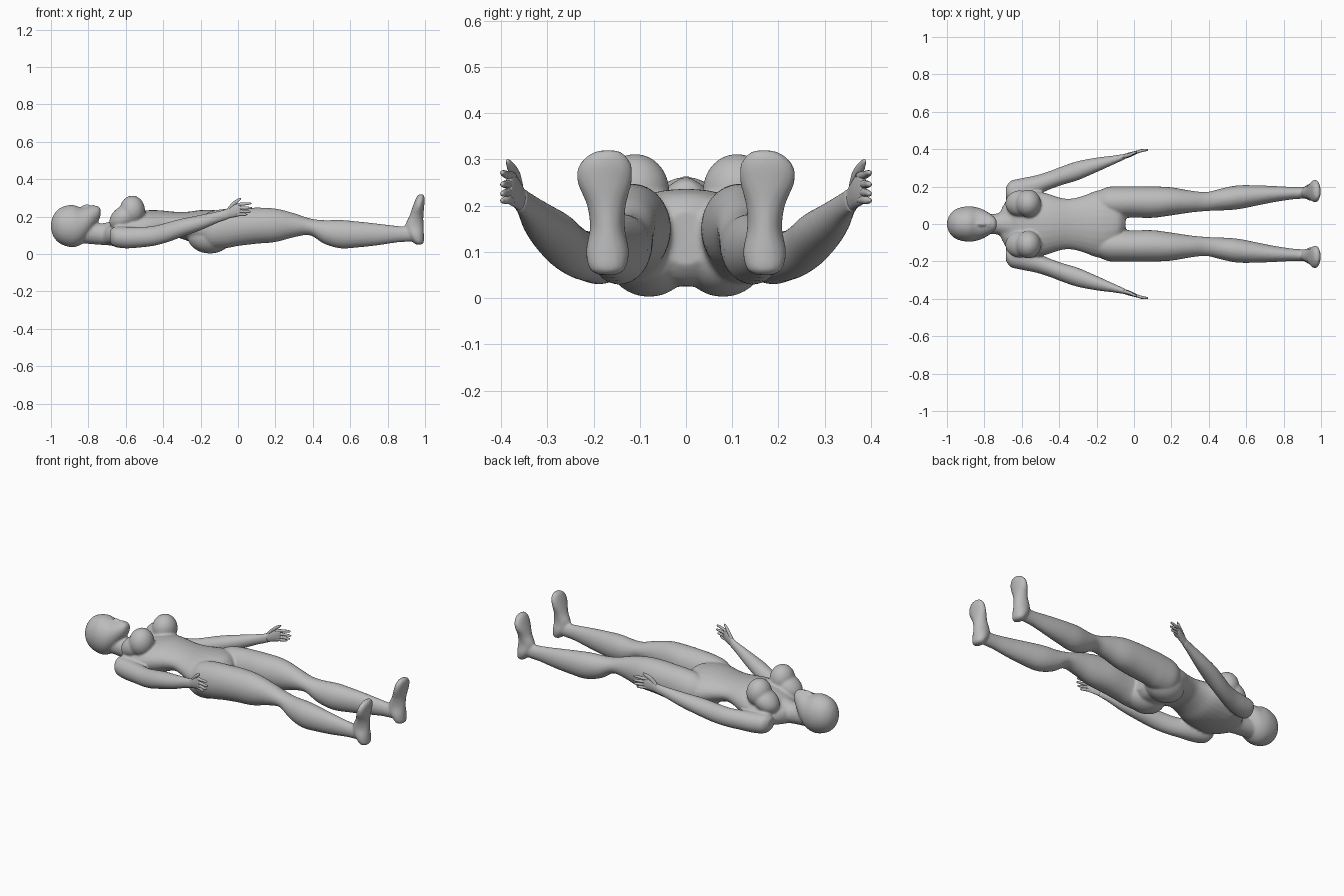
import bpy
import bmesh
import math
from mathutils import Vector, Matrix

SEG = 28

skin = bpy.data.materials.new("plain grey")
skin.diffuse_color = (0.5, 0.5, 0.5, 1)


def smooth_rows(rows, steps=4):
    """Catmull-Rom interpolation through the section rows."""
    out = []
    for i in range(len(rows) - 1):
        p0, p1 = rows[max(i - 1, 0)], rows[i]
        p2, p3 = rows[i + 1], rows[min(i + 2, len(rows) - 1)]
        for k in range(steps):
            t = k / steps
            out.append([0.5 * (2 * b + (c - a) * t + (2 * a - 5 * b + 4 * c - d) * t * t
                               + (3 * b - a - 3 * c + d) * t ** 3)
                        for a, b, c, d in zip(p0, p1, p2, p3)])
    return out + [list(rows[-1])]


def loft(bm, rows, axis="x", side=1, seg=SEG, steps=4):
    """Rows: position on axis, two centre coordinates, two radii."""
    rings = []
    for p, a, b, ra, rb in smooth_rows(rows, steps):
        ra, rb = max(ra, 0.002), max(rb, 0.002)
        ring = []
        for k in range(seg):
            t = 2 * math.pi * k / seg
            u, v = a + ra * math.cos(t), b + rb * math.sin(t)
            co = (p, u * side, v) if axis == "x" else (u, v * side, p)
            ring.append(bm.verts.new(co))
        rings.append(ring)
    for r0, r1 in zip(rings, rings[1:]):
        for k in range(seg):
            j = (k + 1) % seg
            bm.faces.new((r0[k], r0[j], r1[j], r1[k]))
    bm.faces.new(rings[0])
    bm.faces.new(rings[-1])


def span(rows, side_y=True):
    """Turn (x, y, ry, z low, z high) into loft rows."""
    return [(x, y, (lo + hi) / 2, ry, (hi - lo) / 2) for x, y, ry, lo, hi in rows]


def ball(bm, centre, radii, tilt=0):
    m = (Matrix.Translation(Vector(centre)) @ Matrix.Rotation(tilt, 4, "Y")
         @ Matrix.Diagonal((*radii, 1)))
    bmesh.ops.create_uvsphere(bm, u_segments=28, v_segments=18, radius=1, matrix=m)


def finish(bm, name):
    bmesh.ops.recalc_face_normals(bm, faces=bm.faces)
    for f in bm.faces:
        f.smooth = True
    me = bpy.data.meshes.new(name)
    bm.to_mesh(me)
    bm.free()
    me.materials.append(skin)
    ob = bpy.data.objects.new(name, me)
    bpy.context.collection.objects.link(ob)
    return ob


body = bmesh.new()

# head: skull tapering to the chin
loft(body, span([
    (-1.0, 0, 0.012, 0.135, 0.165), (-0.985, 0, 0.05, 0.09, 0.21),
    (-0.95, 0, 0.081, 0.055, 0.247), (-0.89, 0, 0.095, 0.036, 0.263),
    (-0.84, 0, 0.089, 0.05, 0.25), (-0.80, 0, 0.074, 0.09, 0.254),
    (-0.765, 0, 0.052, 0.145, 0.258), (-0.742, 0, 0.032, 0.185, 0.252),
    (-0.734, 0, 0.012, 0.21, 0.235)]))
# nose and lips
ball(body, (-0.815, 0, 0.25), (0.028, 0.012, 0.016), -0.25)
ball(body, (-0.775, 0, 0.252), (0.01, 0.02, 0.011))
# neck
loft(body, span([
    (-0.87, 0, 0.06, 0.06, 0.18), (-0.77, 0, 0.055, 0.052, 0.168),
    (-0.72, 0, 0.058, 0.048, 0.165), (-0.66, 0, 0.08, 0.045, 0.18)]))
# torso from shoulders to crotch
loft(body, span([
    (-0.72, 0, 0.055, 0.055, 0.15), (-0.68, 0, 0.13, 0.045, 0.165),
    (-0.62, 0, 0.178, 0.035, 0.20), (-0.55, 0, 0.178, 0.038, 0.222),
    (-0.47, 0, 0.165, 0.05, 0.235), (-0.40, 0, 0.142, 0.078, 0.232),
    (-0.34, 0, 0.135, 0.09, 0.226), (-0.27, 0, 0.152, 0.07, 0.226),
    (-0.20, 0, 0.178, 0.035, 0.235), (-0.14, 0, 0.18, 0.025, 0.236),
    (-0.08, 0, 0.12, 0.035, 0.225), (-0.045, 0, 0.05, 0.07, 0.19)]))

LEG = span([
    (-0.20, 0.115, 0.055, 0.07, 0.20), (-0.14, 0.115, 0.083, 0.03, 0.23),
    (-0.06, 0.117, 0.085, 0.032, 0.242), (0.0, 0.118, 0.084, 0.043, 0.245),
    (0.1, 0.117, 0.084, 0.055, 0.248), (0.2, 0.121, 0.075, 0.064, 0.243),
    (0.3, 0.12, 0.059, 0.09, 0.218), (0.385, 0.12, 0.051, 0.1, 0.19),
    (0.46, 0.13, 0.058, 0.055, 0.181), (0.55, 0.142, 0.064, 0.03, 0.182),
    (0.65, 0.152, 0.055, 0.036, 0.173), (0.75, 0.16, 0.043, 0.047, 0.162),
    (0.85, 0.165, 0.033, 0.062, 0.15), (0.92, 0.167, 0.031, 0.066, 0.145),
    (0.965, 0.168, 0.03, 0.07, 0.13)])
# foot rows run from heel to toes: z, x, y, rx, ry
FOOT = [
    (0.05, 0.966, 0.17, 0.012, 0.018), (0.062, 0.965, 0.17, 0.028, 0.038),
    (0.10, 0.952, 0.17, 0.042, 0.047), (0.15, 0.943, 0.17, 0.049, 0.038),
    (0.20, 0.953, 0.172, 0.038, 0.042), (0.25, 0.964, 0.176, 0.031, 0.059),
    (0.285, 0.972, 0.175, 0.026, 0.058), (0.31, 0.977, 0.171, 0.019, 0.04),
    (0.32, 0.979, 0.168, 0.009, 0.018)]
ARM = [
    (-0.685, 0.165, 0.095, 0.03, 0.03), (-0.66, 0.175, 0.092, 0.055, 0.053),
    (-0.60, 0.187, 0.088, 0.058, 0.058), (-0.52, 0.208, 0.09, 0.053, 0.055),
    (-0.45, 0.234, 0.097, 0.049, 0.053), (-0.38, 0.26, 0.115, 0.05, 0.053),
    (-0.30, 0.285, 0.14, 0.051, 0.049), (-0.20, 0.316, 0.168, 0.039, 0.041),
    (-0.11, 0.342, 0.197, 0.024, 0.031), (-0.05, 0.36, 0.215, 0.015, 0.028)]

for s in (1, -1):
    loft(body, LEG, side=s)
    loft(body, FOOT, axis="z", side=s)
    loft(body, ARM, side=s)
    # buttock and breast
    ball(body, (-0.15, s * 0.08, 0.095), (0.12, 0.095, 0.092))
    ball(body, (-0.565, s * 0.11, 0.232), (0.068, 0.074, 0.08))
    ball(body, (-0.61, s * 0.11, 0.195), (0.085, 0.07, 0.06), -0.6)

# fuse the body parts into one soft surface
body_ob = finish(body, "body")
fuse = body_ob.modifiers.new("fuse", "REMESH")
fuse.mode = "VOXEL"
fuse.voxel_size = 0.0075
fuse.use_smooth_shade = True
soft = body_ob.modifiers.new("soften", "SMOOTH")
soft.factor = 0.5
soft.iterations = 3

# hands: flat palm, four fingers and a thumb
PALM = [(-0.09, 0.348, 0.203, 0.017, 0.026), (-0.055, 0.36, 0.217, 0.014, 0.028),
        (-0.02, 0.371, 0.232, 0.013, 0.035), (0.005, 0.38, 0.238, 0.010, 0.036),
        (0.016, 0.383, 0.24, 0.006, 0.028)]
TIPS = [(0.072, 0.258, 0.271), (0.076, 0.238, 0.246),
        (0.068, 0.222, 0.226), (0.05, 0.207, 0.211)]
for s, name in ((1, "left_hand"), (-1, "right_hand")):
    hand = bmesh.new()
    loft(hand, PALM, side=s, seg=16)
    for i, (tip_x, base_z, tip_z) in enumerate(TIPS):
        base_z = 0.264 - i * 0.017
        loft(hand, [(-0.01, 0.375, base_z, 0.009, 0.009),
                    (0.03, 0.389, (base_z + tip_z) / 2, 0.008, 0.0085),
                    (tip_x - 0.008, 0.396, tip_z, 0.006, 0.006),
                    (tip_x, 0.397, tip_z, 0.002, 0.002)], side=s, seg=10, steps=3)
    loft(hand, [(-0.06, 0.36, 0.228, 0.01, 0.013), (-0.03, 0.367, 0.263, 0.010, 0.014),
                (0.0, 0.38, 0.286, 0.008, 0.011), (0.016, 0.386, 0.297, 0.003, 0.004)],
         side=s, seg=10, steps=3)
    finish(hand, name)
